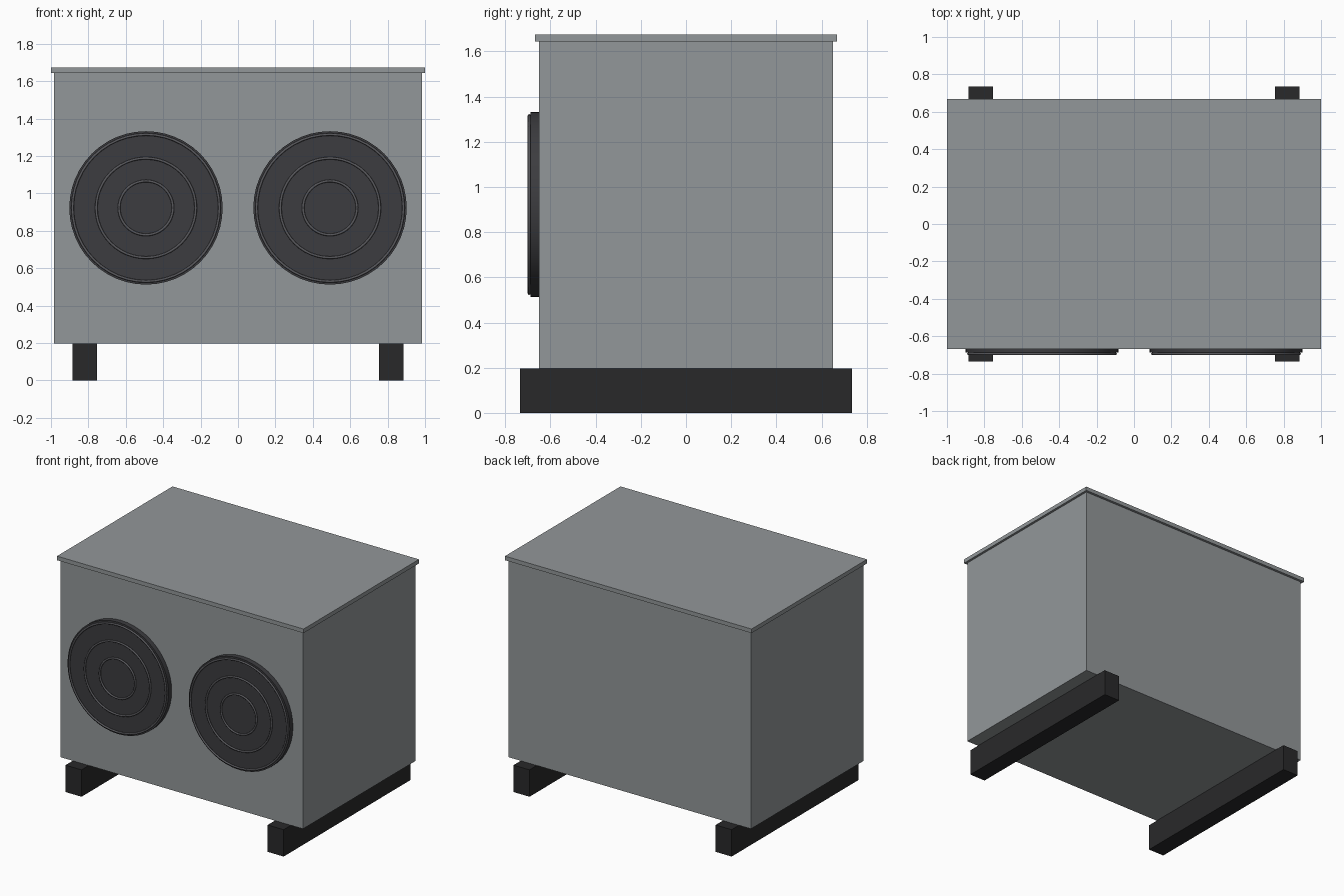
import bpy, math

if "Cube" in bpy.data.objects:
    bpy.data.objects.remove(bpy.data.objects["Cube"])


def material(name, rgb):
    m = bpy.data.materials.new(name)
    m.diffuse_color = (*rgb, 1)
    m.use_nodes = True
    m.node_tree.nodes["Principled BSDF"].inputs["Base Color"].default_value = m.diffuse_color
    return m


painted = material("painted_metal", (0.29, 0.31, 0.32))
dark = material("dark_plastic", (0.045, 0.045, 0.05))
rubber = material("black_rubber", (0.022, 0.022, 0.023))
wire = material("guard_wire", (0.10, 0.10, 0.11))


def box(name, size, center, mat):
    bpy.ops.mesh.primitive_cube_add(size=1, location=center)
    o = bpy.context.object
    o.name = name
    o.scale = size
    bpy.ops.object.transform_apply(location=False, rotation=False, scale=True)
    o.data.materials.append(mat)
    return o


# Housing and overhanging lid
box("housing", (1.966, 1.302, 1.447), (0, 0, 0.9205), painted)
box("lid", (2.0, 1.338, 0.03), (0, 0, 1.659), painted)

FAN_Z = 0.922
for side, s in (("left", -1), ("right", 1)):
    # Support rail running front to back
    box(side + "_rail", (0.13, 1.47, 0.197), (s * 0.82, 0, 0.0985), rubber)

    # Round fan disc on the front
    bpy.ops.mesh.primitive_cylinder_add(
        vertices=48, radius=0.41, depth=0.05,
        location=(s * 0.492, -0.6625, FAN_Z), rotation=(math.pi / 2, 0, 0))
    o = bpy.context.object
    o.name = side + "_fan"
    o.data.materials.append(dark)
    bpy.ops.object.shade_smooth_by_angle(angle=math.radians(30))

    # Concentric guard rings
    for i, r in enumerate((0.393, 0.266, 0.144)):
        bpy.ops.mesh.primitive_torus_add(
            major_radius=r, minor_radius=0.007, major_segments=48,
            minor_segments=8, location=(s * 0.492, -0.694, FAN_Z),
            rotation=(math.pi / 2, 0, 0))
        o = bpy.context.object
        o.name = f"{side}_guard_ring_{i + 1}"
        o.data.materials.append(wire)
        bpy.ops.object.shade_smooth_by_angle(angle=math.radians(60))
